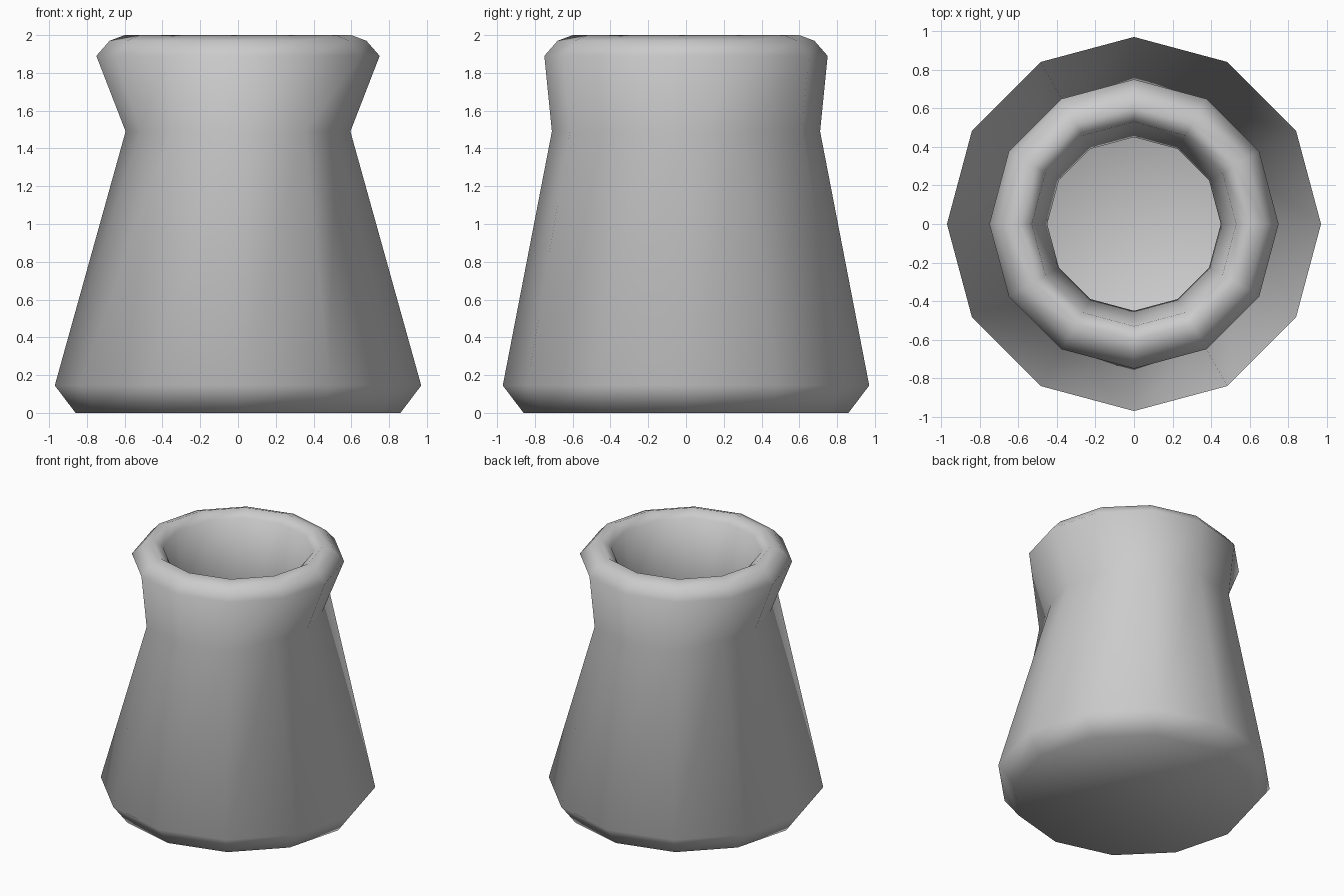
import bpy, bmesh, math

if "Cube" in bpy.data.objects:
    bpy.data.objects.remove(bpy.data.objects["Cube"])

SIDES = 12
NECK = 3
# (radius, z) from the base, up the outside, over the rim and down the inside
PROFILE = [(0.86, 0.0), (0.97, 0.145), (0.71, 1.49), (0.75, 1.89), (0.68, 1.97),
           (0.60, 2.0), (0.53, 1.95), (0.45, 1.5), (0.82, 0.25), (0.74, 0.15)]

bm = bmesh.new()
rings = []
for i, (radius, z) in enumerate(PROFILE):
    ring = []
    for k in range(SIDES):
        a = 2 * math.pi * k / SIDES
        r = radius
        # neck is pinched on the left and right sides
        if i == NECK - 1 and abs(math.cos(a)) > 0.8:
            r = 0.595
        ring.append(bm.verts.new((r * math.cos(a), r * math.sin(a), z)))
    rings.append(ring)

# Walls
for lower, upper in zip(rings, rings[1:]):
    for k in range(SIDES):
        n = (k + 1) % SIDES
        bm.faces.new((lower[k], lower[n], upper[n], upper[k]))

# Underside and inner floor
bm.faces.new(rings[0][::-1])
bm.faces.new(rings[-1])
for f in bm.faces:
    f.smooth = True
bmesh.ops.recalc_face_normals(bm, faces=bm.faces)

mesh = bpy.data.meshes.new("pot")
bm.to_mesh(mesh)
bm.free()
bpy.context.collection.objects.link(bpy.data.objects.new("pot", mesh))
